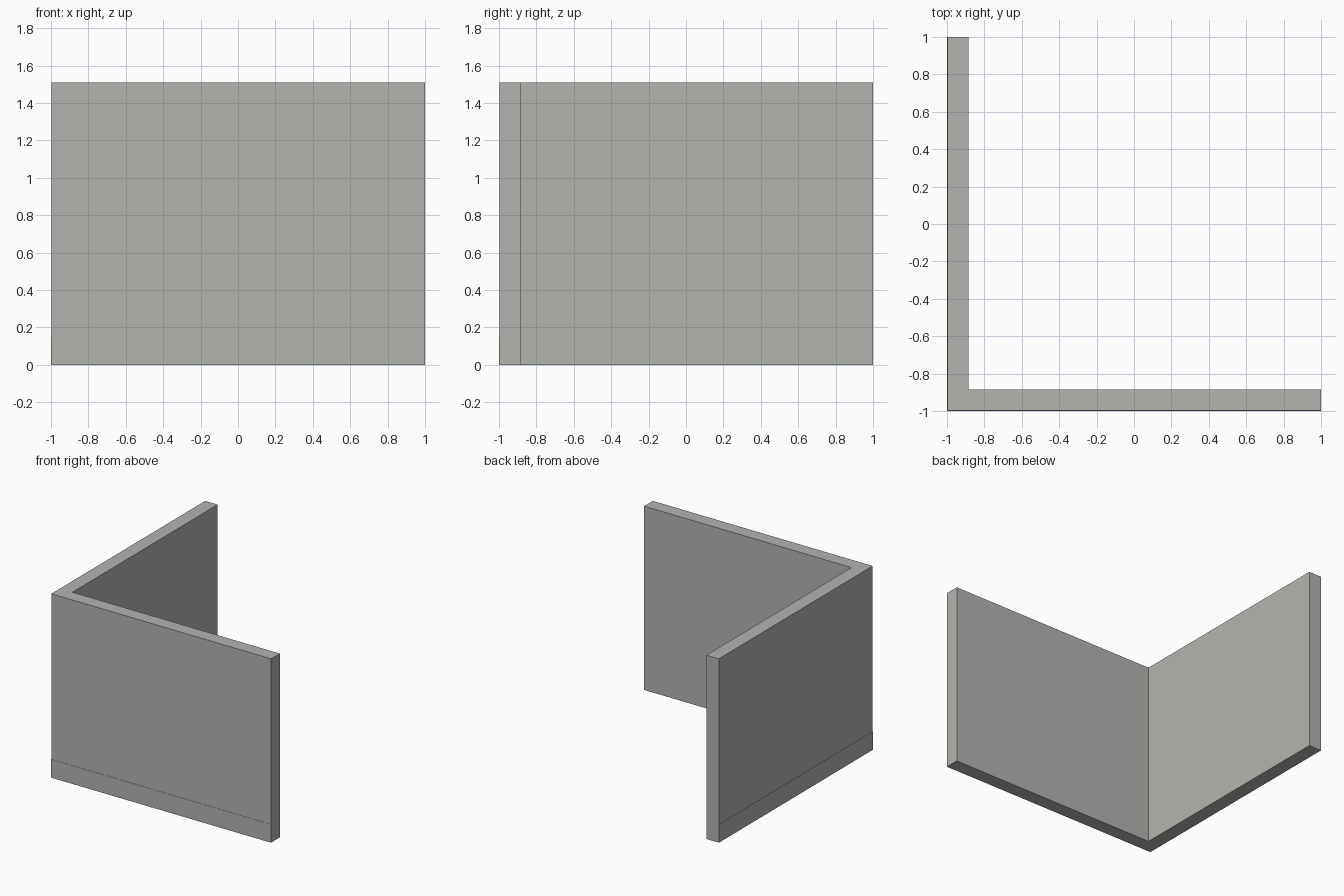
import bpy, bmesh

if "Cube" in bpy.data.objects:
    bpy.data.objects.remove(bpy.data.objects["Cube"])

H = 1.51      # wall height
T = 0.115     # wall thickness
SKIRT = 0.15  # height of the flush skirting
LIP = 0.002   # skirting projection

mat = bpy.data.materials.new("plain grey")
mat.diffuse_color = (0.45, 0.46, 0.435, 1)
mat.use_nodes = True
mat.node_tree.nodes["Principled BSDF"].inputs["Base Color"].default_value = mat.diffuse_color


def prism(name, profile, z0, z1):
    """Extrude a flat plan outline from z0 to z1."""
    bm = bmesh.new()
    face = bm.faces.new([bm.verts.new((x, y, z0)) for x, y in profile])
    out = bmesh.ops.extrude_face_region(bm, geom=[face])
    top = [v for v in out["geom"] if isinstance(v, bmesh.types.BMVert)]
    bmesh.ops.translate(bm, verts=top, vec=(0, 0, z1 - z0))
    bmesh.ops.recalc_face_normals(bm, faces=bm.faces)
    mesh = bpy.data.meshes.new(name)
    bm.to_mesh(mesh)
    bm.free()
    mesh.materials.append(mat)
    obj = bpy.data.objects.new(name, mesh)
    bpy.context.collection.objects.link(obj)
    return obj


def corner(outer, inner):
    """L-shaped plan with its corner at front left."""
    return [(outer, outer), (1, outer), (1, inner),
            (inner, inner), (inner, 1), (outer, 1)]


# Upper corner wall, set back a hair behind the skirting on the outside
prism("corner_wall", corner(-1 + LIP, -1 + T), SKIRT, H)
# Skirting course along the foot of both walls
prism("skirting", corner(-1, -1 + T), 0, SKIRT)
